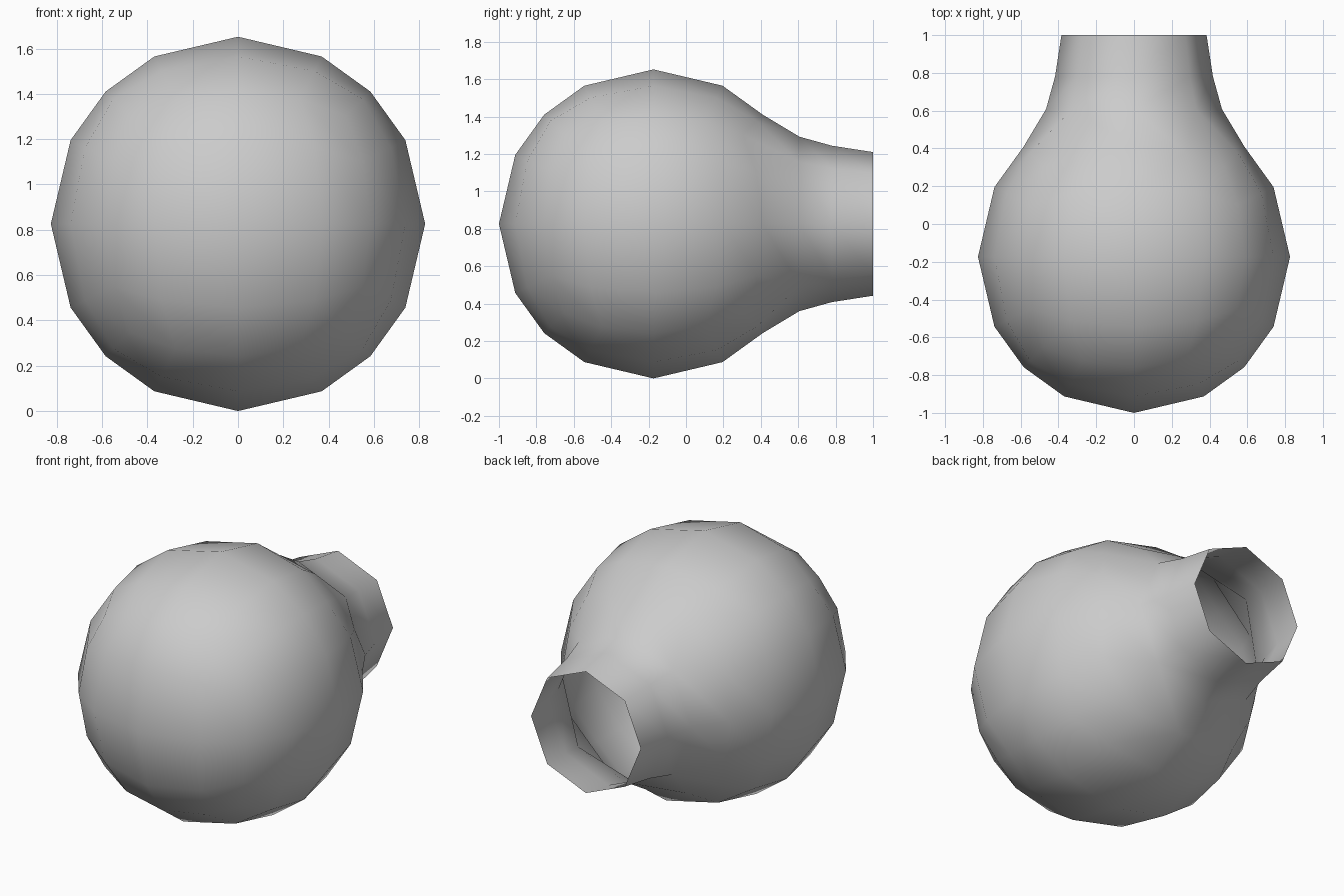
import bpy, bmesh
from mathutils import Vector

if "Cube" in bpy.data.objects:
    bpy.data.objects.remove(bpy.data.objects["Cube"])

R = 0.826
CENTRE = Vector((0, -0.174, R))


def shape_ring(verts, radius, y):
    # Even out a loop of vertices into a regular octagon around the neck axis
    for v in verts:
        d = Vector((v.co.x, 0, v.co.z - R)).normalized() * radius
        v.co = Vector((d.x, y, R + d.z))


# Bulb body: gridded cube pushed out to a sphere
bm = bmesh.new()
bmesh.ops.create_cube(bm, size=2)
bmesh.ops.subdivide_edges(bm, edges=bm.edges[:], cuts=3, use_grid_fill=True)
for v in bm.verts:
    v.co = v.co.normalized() * R + CENTRE

# Open the back, then draw the neck out of the hole
pole = max(bm.verts, key=lambda v: v.co.y)
bmesh.ops.delete(bm, geom=[pole], context='VERTS')
rim = [e for e in bm.edges if e.is_boundary]
shape_ring({v for e in rim for v in e.verts}, 0.466, 0.607)
for radius, y in ((0.418, 0.78), (0.384, 1.0)):
    out = bmesh.ops.extrude_edge_only(bm, edges=rim)['geom']
    shape_ring([g for g in out if isinstance(g, bmesh.types.BMVert)], radius, y)
    rim = [g for g in out if isinstance(g, bmesh.types.BMEdge) and g.is_boundary]
    rim = [e for e in rim if all(abs(v.co.y - y) < 1e-4 for v in e.verts)]

bmesh.ops.recalc_face_normals(bm, faces=bm.faces[:])
for f in bm.faces:
    f.smooth = True
mesh = bpy.data.meshes.new("bulb_shell")
bm.to_mesh(mesh)
bm.free()
bulb = bpy.data.objects.new("bulb_shell", mesh)
bpy.context.collection.objects.link(bulb)
